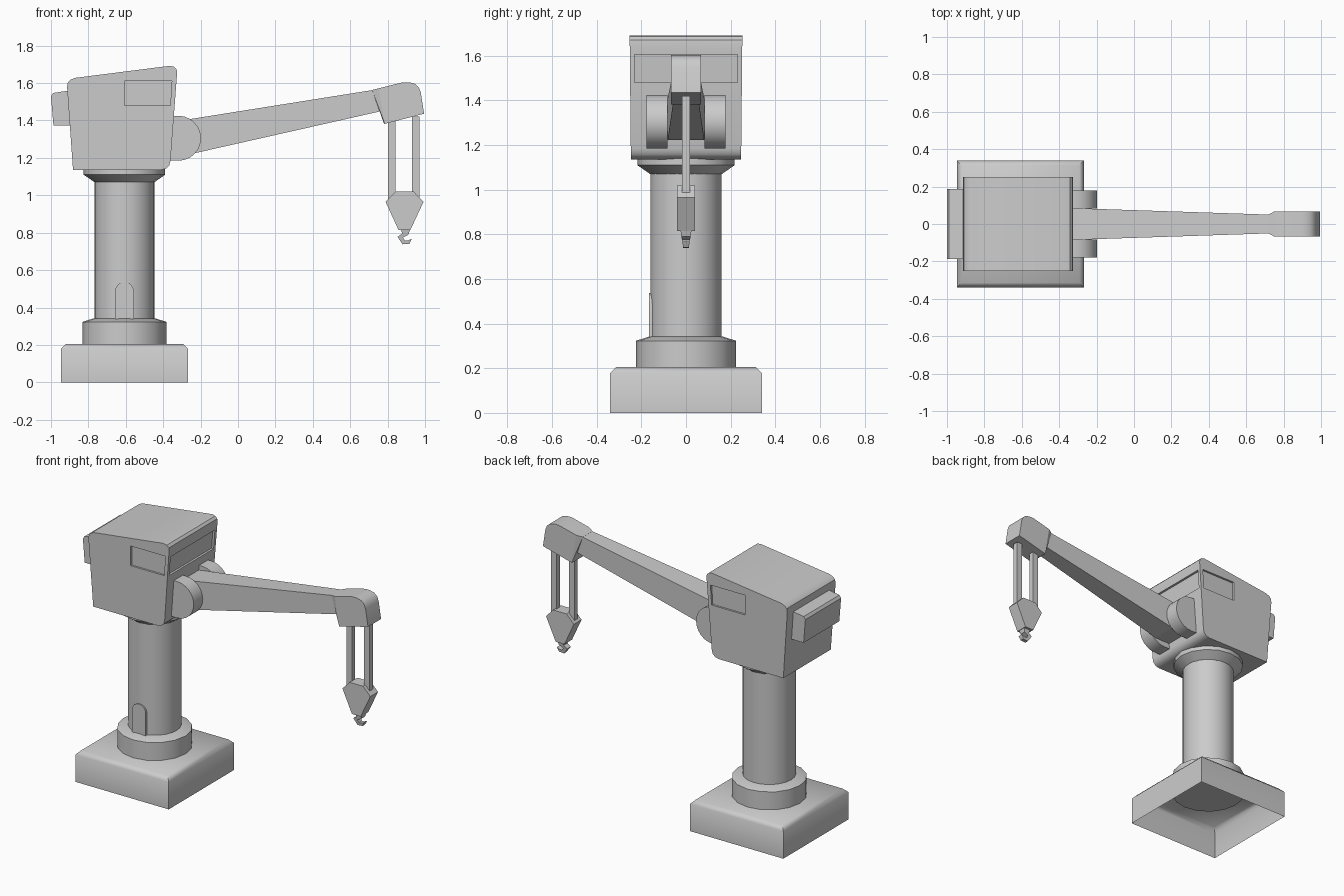
import bpy, bmesh, math

if "Cube" in bpy.data.objects:
    bpy.data.objects.remove(bpy.data.objects["Cube"])

CX = -0.607  # tower axis


def finish(name, bm, angle=35):
    bmesh.ops.recalc_face_normals(bm, faces=bm.faces)
    me = bpy.data.meshes.new(name)
    bm.to_mesh(me)
    bm.free()
    ob = bpy.data.objects.new(name, me)
    bpy.context.collection.objects.link(ob)
    smooth(ob, angle)
    return ob


def smooth(ob, angle):
    bpy.ops.object.select_all(action='DESELECT')
    ob.select_set(True)
    bpy.context.view_layer.objects.active = ob
    bpy.ops.object.shade_smooth_by_angle(angle=math.radians(angle))


def prism(name, pts, half, y=0.0, angle=35):
    """Side profile (x, z) extruded along y; half may be a function of (x, z)."""
    h = half if callable(half) else (lambda x, z: half)
    bm = bmesh.new()
    a = [bm.verts.new((x, y - h(x, z), z)) for x, z in pts]
    b = [bm.verts.new((x, y + h(x, z), z)) for x, z in pts]
    bm.faces.new(a)
    bm.faces.new(b[::-1])
    n = len(pts)
    for i in range(n):
        j = (i + 1) % n
        bm.faces.new((a[i], b[i], b[j], a[j]))
    return finish(name, bm, angle)


def lathe(name, prof, n):
    """Profile (radius, z) revolved about the tower axis, capped."""
    bm = bmesh.new()
    rings = [[bm.verts.new((CX + r * math.cos(2 * math.pi * i / n),
                            r * math.sin(2 * math.pi * i / n), z)) for i in range(n)]
             for r, z in prof]
    for p, q in zip(rings, rings[1:]):
        for i in range(n):
            j = (i + 1) % n
            bm.faces.new((p[i], p[j], q[j], q[i]))
    bm.faces.new(rings[0])
    bm.faces.new(rings[-1])
    return finish(name, bm)


def arc(cx, cz, r, a0, a1, n):
    return [(cx + r * math.cos(math.radians(a0 + (a1 - a0) * i / n)),
             cz + r * math.sin(math.radians(a0 + (a1 - a0) * i / n))) for i in range(n + 1)]


# Base: chamfered square shell, open underneath
bm = bmesh.new()
bmesh.ops.create_cube(bm, size=1)
for v in bm.verts:
    v.co = (CX + v.co.x * 0.68, v.co.y * 0.68, (v.co.z + 0.5) * 0.205)
top = [e for e in bm.edges if all(v.co.z > 0.1 for v in e.verts)]
bmesh.ops.bevel(bm, geom=top, offset=0.026, segments=1, affect='EDGES')
under = [f for f in bm.faces if all(v.co.z < 0.001 for v in f.verts)]
bmesh.ops.delete(bm, geom=under, context='FACES_ONLY')
finish("base", bm, 50)

# Tower: collar, column, flared slewing ring
lathe("collar", [(0.225, 0.19), (0.225, 0.323), (0.165, 0.342)], 16)
lathe("column", [(0.16, 0.32), (0.16, 1.09)], 24)
lathe("slewing_ring", [(0.16, 1.07), (0.218, 1.11), (0.218, 1.15)], 16)

# Arched door on the front of the column
door = [(CX - 0.05, 0.33), (CX + 0.05, 0.33)] + arc(CX, 0.487, 0.05, 0, 180, 8)
prism("door", door, 0.02, y=-0.145)

# Cab with rounded corners
cab = prism("cab", [
    (-0.882, 1.136), (-0.41, 1.136), (-0.385, 1.143), (-0.367, 1.16), (-0.361, 1.185),
    (-0.326, 1.65), (-0.328, 1.672), (-0.342, 1.687), (-0.366, 1.692),
    (-0.87, 1.628), (-0.895, 1.618), (-0.91, 1.603), (-0.914, 1.58)],
    lambda x, z: 0.247 + 0.01 * (z - 1.136))

# Window recesses
cutters = [prism("front_window_cutter",
                 [(-0.353, 1.48), (-0.2, 1.48), (-0.2, 1.605), (-0.344, 1.605)], 0.23)]
for s in (-1, 1):
    cutters.append(prism("side_window_cutter",
                         [(-0.607, 1.48), (-0.362, 1.48), (-0.354, 1.61), (-0.607, 1.61)],
                         0.05, y=s * 0.288))
for c in cutters:
    c.hide_render = True
    bpy.context.view_layer.objects.active = cab
    m = cab.modifiers.new("window", 'BOOLEAN')
    m.operation = 'DIFFERENCE'
    m.solver = 'EXACT'
    m.object = c
    bpy.ops.object.modifier_move_to_index(modifier=m.name, index=0)
    bpy.ops.object.modifier_apply(modifier=m.name)
    bpy.data.objects.remove(c)
smooth(cab, 35)

# Counterweight on the back of the cab
prism("counterweight", [(-0.88, 1.374), (-0.987, 1.374), (-1.0, 1.53), (-0.988, 1.547),
                        (-0.89, 1.562)], 0.186)

# Boom hinge cheeks
cheek = [(-0.4, 1.185)] + arc(-0.318, 1.305, 0.12, -90, 90, 12) + [(-0.35, 1.425)]
for side, s in (("left", -1), ("right", 1)):
    prism("hinge_cheek_" + side, cheek, 0.047, y=s * 0.131)

# Tapered boom
prism("boom", [(-0.36, 1.222), (-0.245, 1.222), (0.775, 1.452), (0.76, 1.569), (-0.36, 1.391)],
      lambda x, z: 0.085 - 0.035 * (x + 0.33) / 1.06, angle=10)

# Boom head, narrowed where it meets the boom
prism("boom_head", [
    (0.785, 1.382), (0.995, 1.436), (0.977, 1.55), (0.966, 1.578), (0.945, 1.596),
    (0.915, 1.604), (0.88, 1.604), (0.752, 1.572)], 0.068)
bm = bmesh.new()
neck = [[(x, s * w, z) for s in (-1, 1) for x, z in ps] for w, ps in (
    (0.05, [(0.78, 1.384), (0.717, 1.563)]), (0.068, [(0.785, 1.382), (0.752, 1.572)]))]
for ring in neck:
    for co in ring:
        bm.verts.new(co)
bmesh.ops.convex_hull(bm, input=bm.verts)
finish("boom_head_neck", bm, 10)

# Hoist cables
for side, x in (("inner", 0.821), ("outer", 0.951)):
    prism("cable_" + side, [(x - 0.02, 0.97), (x + 0.02, 0.97), (x + 0.02, 1.42),
                            (x - 0.02, 1.42)], 0.017)

# Hook block and hook
prism("hook_block", [(0.789, 0.965), (0.858, 0.815), (0.922, 0.815), (0.992, 0.965),
                     (0.94, 1.019), (0.842, 1.019)], 0.04)
prism("hook", [(0.868, 0.825), (0.922, 0.825), (0.912, 0.79), (0.882, 0.774), (0.892, 0.758),
               (0.908, 0.758), (0.93, 0.768), (0.917, 0.741), (0.88, 0.738), (0.853, 0.778),
               (0.878, 0.795)], lambda x, z: 0.012 + 0.16 * (z - 0.738))
